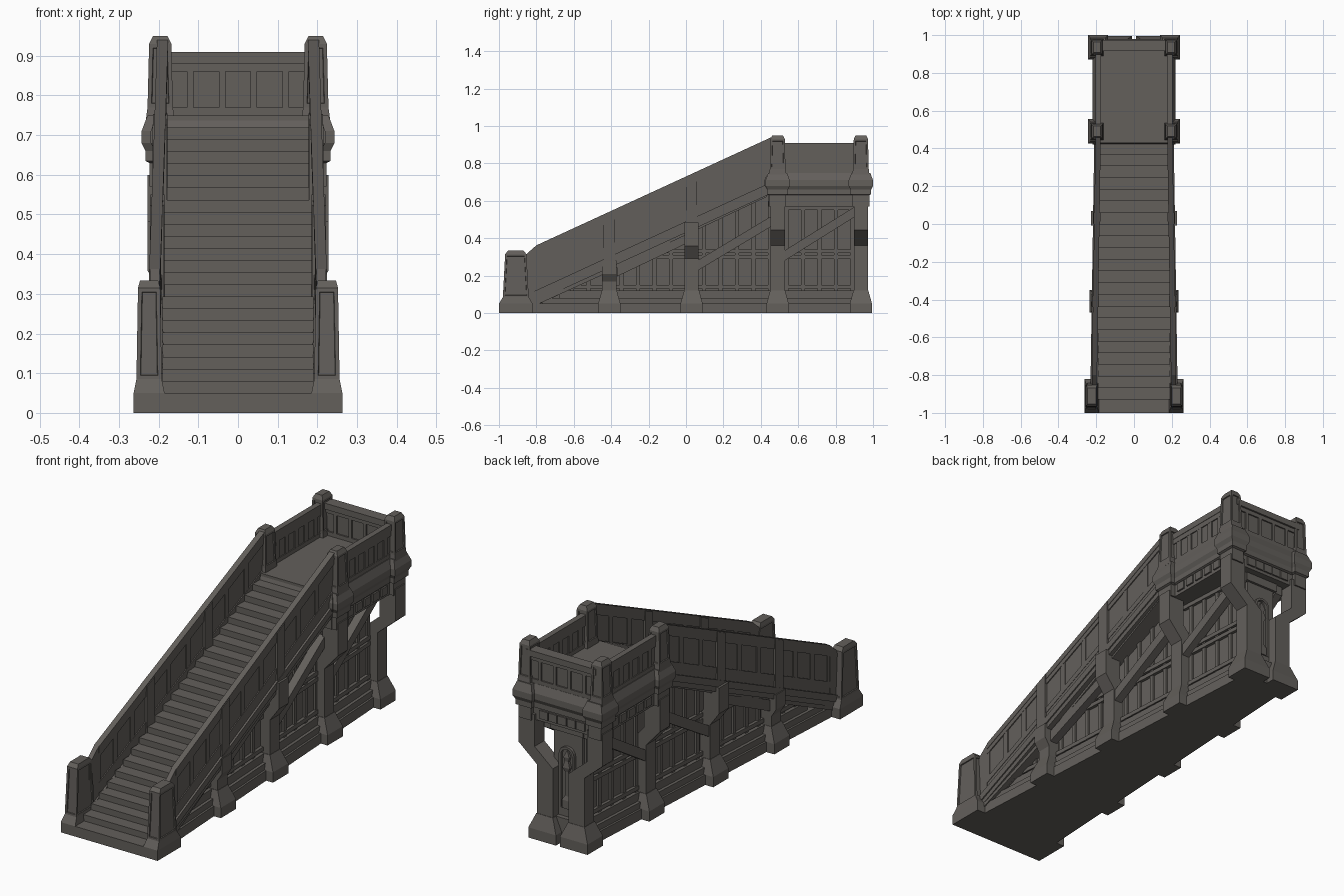
import bpy, bmesh, math
from mathutils import Matrix

cube = bpy.data.objects.get("Cube")
if cube:
    bpy.data.objects.remove(cube, do_unlink=True)

stone = bpy.data.materials.new("dark_stone")
stone.use_nodes = True
stone.diffuse_color = (0.125, 0.115, 0.105, 1)
stone.node_tree.nodes["Principled BSDF"].inputs["Base Color"].default_value = stone.diffuse_color

# Main dimensions shared by the parts
WALL = 0.15         # half width of the recessed wall
STAIR = 0.19        # half width of the flight
RAIL = 0.19         # centre line of the parapets
FLOOR = 0.75        # landing height
TOP_Y = 0.43        # where the flight meets the landing
FOOT_Y = -0.8       # lower end of the sloping rail
MID, BACK = 0.49, 0.935
LOW_PIERS = (-0.41, 0.03)


def finish(bm, name, mirror=False, turn=False):
    """Make the object; turn swings a side part round to the back."""
    if turn:
        bmesh.ops.rotate(bm, verts=bm.verts, matrix=Matrix.Rotation(math.pi / 2, 3, "Z"))
    bmesh.ops.recalc_face_normals(bm, faces=bm.faces)
    mesh = bpy.data.meshes.new(name)
    bm.to_mesh(mesh)
    bm.free()
    mesh.materials.append(stone)
    obj = bpy.data.objects.new(name, mesh)
    bpy.context.collection.objects.link(obj)
    if mirror:
        obj.modifiers.new("mirror", "MIRROR").use_mirror_merge = False


def spread(start, end, count):
    return [start + (end - start) * i / (count - 1) for i in range(count)]


def upright(y):
    return 0


def splay(y):
    """The railings open out towards the foot of the stairs."""
    return 0.016 * max(0, TOP_Y - y)


def taper(y):
    """The lower walls draw together towards the back."""
    return -0.055 * (y - LOW_PIERS[0])


def bridge(bm, rows):
    """Skin a stack of matching outlines and return the faces of each tier."""
    bm.faces.new(rows[0])
    bm.faces.new(rows[-1])
    tiers = []
    for low, high in zip(rows, rows[1:]):
        tiers.append([bm.faces.new((low[i - 1], low[i], high[i], high[i - 1])) for i in range(len(low))])
    return tiers


def prism(bm, outline, x0, x1, shift=upright):
    """Extrude a (y, z) outline between two x positions, shifted outward by rule."""
    bridge(bm, [[bm.verts.new((x + math.copysign(1, x) * shift(y), y, z)) for y, z in outline]
                for x in (x0, x1)])


def bar(bm, start, end, height, x, half, shift=upright):
    """Bar with plumb ends whose top edge runs between two (y, z) points."""
    (y0, z0), (y1, z1) = start, end
    prism(bm, [(y0, z0 - height), (y1, z1 - height), end, start], x - half, x + half, shift)


def run(bm, y0, y1, top, drop, height, x, half):
    """Bar following a rail line at a given drop below it."""
    bar(bm, (y0, top(y0) - drop), (y1, top(y1) - drop), height, x, half, splay)


def tower(bm, x, y, hx, hy, tiers, wide=1, deep=1, sway=0, panel=None):
    """Rectangular shaft of (height, growth) tiers; growth can widen or sway it."""
    rows = []
    for z, grow in tiers:
        a, b = hx + grow * wide, hy + grow * deep
        rows.append([bm.verts.new((x + grow * sway + i * a, y + j * b, z))
                     for i, j in ((-1, -1), (1, -1), (1, 1), (-1, 1))])
    sides = bridge(bm, rows)
    if panel is not None:
        bmesh.ops.recalc_face_normals(bm, faces=bm.faces)
        bmesh.ops.inset_individual(bm, faces=sides[panel], thickness=0.014)
        bmesh.ops.inset_individual(bm, faces=sides[panel], thickness=0.002, depth=-0.005)


def slope(y):
    return 0.73 + 0.46 * y


def level(y):
    return 0.91


def stringer(y):
    return slope(y) - 0.29


def parapet(bm, y0, y1, top, low, x, posts):
    """Thin core with a cap, two rails and upright mullions on both faces."""
    run(bm, y0, y1, top, 0.01, low + 0.02, x, 0.007)
    run(bm, y0, y1, top, 0, 0.03, x, 0.014)
    for drop in (0.025, low):
        run(bm, y0, y1, top, drop, 0.03, x, 0.012)
    for y in spread(y0, y1, posts):
        run(bm, y - 0.015, y + 0.015, top, 0.03, low - 0.02, x, 0.011)


# Stair flight
outline = [(TOP_Y, 0.62), (FOOT_Y, 0.04), (FOOT_Y, 0), (-1, 0), (-1, 0.05)]
treads = spread(0.05, FLOOR, 24)
for y, z, above in zip(spread(-0.93, TOP_Y, 23), treads, treads[1:]):
    outline += [(y, z), (y, above)]
outline.append((MID, FLOOR))
bm = bmesh.new()
prism(bm, outline, -STAIR, STAIR)
finish(bm, "stair_flight")

# Recessed wall with a stepped plinth
WALL_END = BACK - 0.02
bm = bmesh.new()
prism(bm, [(FOOT_Y, 0), (WALL_END, 0), (WALL_END, 0.6), (MID, 0.6), (TOP_Y, 0.65), (FOOT_Y, 0.07)],
      -WALL, WALL, taper)
finish(bm, "under_wall")
bm = bmesh.new()
for start, z, half in ((-0.85, 0.05, 0.195), (-0.77, 0.08, 0.185), (-0.68, 0.12, 0.17)):
    bar(bm, (start, z), (0.95, z), z, 0, half, taper)
finish(bm, "plinth")

# Wall panelling strips
bm = bmesh.new()
for y in spread(-0.62, 0.88, 18):
    z = min(stringer(y), 0.6)
    bar(bm, (y, z), (y + 0.02, z), z - 0.1, WALL, 0.01, taper)
for start, z in ((-0.6, 0.15), (-0.25, 0.31), (-0.18, 0.34), (MID, 0.57)):
    bar(bm, (start, z), (WALL_END, z), 0.02, WALL, 0.015, taper)
finish(bm, "wall_panelling", mirror=True)

# Diagonal braces, one to each bay
bm = bmesh.new()
for start, end in (((-0.84, 0.08), (-0.4, 0.28)), ((-0.37, 0.25), (0.03, 0.44)),
                   ((0.06, 0.28), (0.46, 0.52)), ((0.52, 0.33), (0.92, 0.58))):
    bar(bm, start, end, 0.055, 0.18, 0.02, taper)
finish(bm, "diagonal_braces", mirror=True)

# Sloping parapet in three bays, with its dropped foot
ends = (FOOT_Y,) + LOW_PIERS + (MID - 0.02,)
bm = bmesh.new()
for y0, y1 in zip(ends, ends[1:]):
    parapet(bm, y0, y1, slope, 0.18, RAIL, 4)
bar(bm, (-0.87, 0.3), (FOOT_Y, slope(FOOT_Y)), 0.28, RAIL, 0.012, splay)
finish(bm, "stair_parapet", mirror=True)

# Stringer mouldings below the parapet
bm = bmesh.new()
for drop, height, half in ((0.18, 0.1, 0.01), (0.24, 0.035, 0.02), (0.27, 0.03, 0.014)):
    run(bm, -0.85, MID - 0.02, slope, drop, height, RAIL, half)
finish(bm, "stringer", mirror=True)

# Piers with spreading feet, swaying outward at the head to meet the upper works
bm = bmesh.new()
for y in LOW_PIERS + (MID, BACK):
    head = min(stringer(y) + 0.03, 0.6)
    x = 0.16 + taper(y)
    tower(bm, x, y, 0.045, 0.04, [(0, 0.03), (0.05, 0.03), (0.12, 0)], deep=0.65)
    kick = 0.185 - x
    tower(bm, x, y, 0.043, 0.038, [(0.1, 0), (head * 0.6, 0), (head * 0.74, kick), (head, kick)],
          wide=0, deep=0, sway=1)
for y in LOW_PIERS:
    run(bm, y - 0.03, y + 0.03, slope, 0.005, 0.28, RAIL, 0.018)
finish(bm, "piers", mirror=True)

# Landing with a stepped cornice that breaks forward around the posts
cornice = [(0.57, 0), (0.63, 0), (0.635, 0.01), (0.66, 0.01), (0.68, 0.02), (0.71, 0.02), (FLOOR, 0.005)]
bm = bmesh.new()
tower(bm, 0, 0.7, 0.2, 0.26, cornice)
finish(bm, "landing")
bm = bmesh.new()
for y in (MID, BACK):
    tower(bm, STAIR, y, 0.033, 0.045, cornice)
finish(bm, "cornice_blocks", mirror=True)

# Dentils under the cornice on the sides and the back
for name, x, y0, y1, count, turn in (("side_dentils", 0.2, 0.56, 0.82, 5, False),
                                     ("back_dentils", 0.96, -0.12, 0.08, 5, True)):
    bm = bmesh.new()
    for y in spread(y0, y1, count):
        bar(bm, (y, 0.625), (y + 0.045, 0.625), 0.04, x, 0.008)
    finish(bm, name, mirror=not turn, turn=turn)

# Landing parapets
bm = bmesh.new()
parapet(bm, MID, BACK, level, 0.14, RAIL, 7)
finish(bm, "landing_side_parapet", mirror=True)
bm = bmesh.new()
for drop, height, half in ((0, 0.03, 0.028), (0.01, 0.17, 0.012), (0.025, 0.025, 0.019), (0.14, 0.03, 0.019)):
    bar(bm, (-STAIR, 0.91 - drop), (STAIR, 0.91 - drop), height, 0.945, half)
for y in spread(-0.2, 0.2, 6):
    bar(bm, (y - 0.008, 0.88), (y + 0.008, 0.88), 0.12, 0.945, 0.019)
finish(bm, "landing_back_parapet", turn=True)

# Newel posts with sunk panels and chamfered tops
bm = bmesh.new()
for y in (MID, BACK):
    tower(bm, 0.196, y, 0.028, 0.038, [(0.74, 0.008), (0.77, 0.004), (0.93, 0), (0.95, -0.01)], panel=1)
finish(bm, "landing_posts", mirror=True)
bm = bmesh.new()
tower(bm, 0.224, -0.91, 0.028, 0.057,
      [(0, 0.011), (0.05, 0.011), (0.085, 0.004), (0.315, 0), (0.333, -0.005)], deep=3, panel=2)
finish(bm, "foot_posts", mirror=True)

# Arched niche and bands on the back wall
bm = bmesh.new()
for z in (0.16, 0.58):
    bar(bm, (-0.09, z), (0.09, z), 0.05, WALL_END, 0.012)
arch = []
for radius, way in ((0.042, 1), (0.03, -1)):
    arch.append((radius * way, 0.16))
    arch += [(radius * way * math.cos(t), 0.42 + radius * math.sin(t)) for t in spread(0, math.pi, 9)]
    arch.append((-radius * way, 0.16))
prism(bm, arch, WALL_END - 0.01, WALL_END + 0.014)
finish(bm, "back_niche_frame", turn=True)

# Finial standing in the niche
bm = bmesh.new()
tower(bm, 0, WALL_END, 0.01, 0.012,
      [(0.16, 0.012), (0.2, 0.012), (0.22, 0), (0.34, 0), (0.36, 0.01), (0.39, 0), (0.41, 0.006), (0.44, -0.008)],
      deep=0.5)
finish(bm, "niche_finial")
